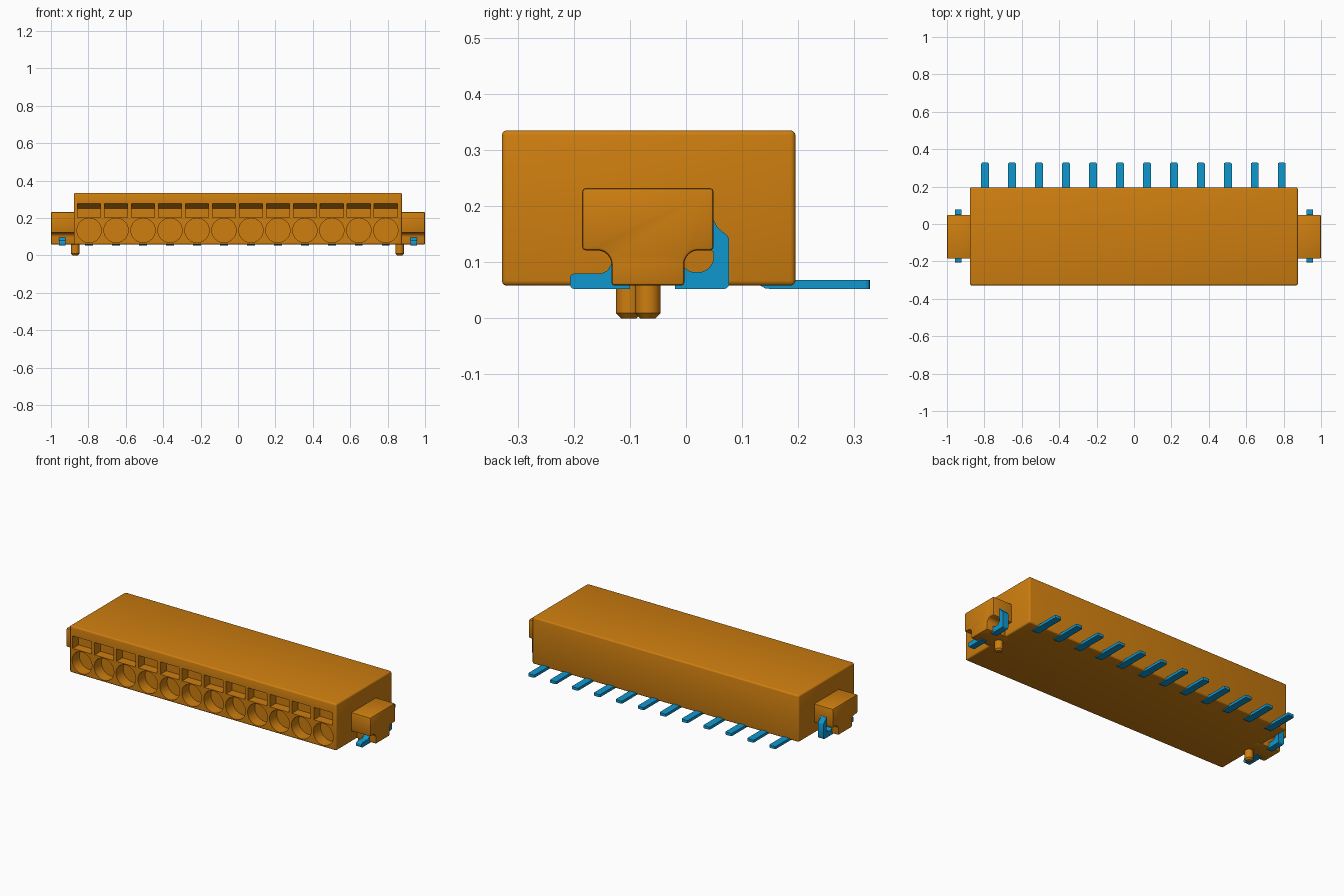
import bpy
import bmesh
import math
from mathutils import Matrix, Vector

cube = bpy.data.objects.get("Cube")
if cube:
    bpy.data.objects.remove(cube, do_unlink=True)


def material(name, color):
    m = bpy.data.materials.new(name)
    m.use_nodes = True
    m.diffuse_color = color
    bsdf = m.node_tree.nodes["Principled BSDF"]
    bsdf.inputs["Base Color"].default_value = color
    bsdf.inputs["Roughness"].default_value = 0.6
    return m


ORANGE = material("orange plastic", (0.62, 0.21, 0.005, 1))
BLUE = material("blue metal", (0.005, 0.31, 0.61, 1))

COUNT = 12
PITCH = 0.1442
SLOTS = [(i - (COUNT - 1) / 2) * PITCH - 0.003 for i in range(COUNT)]


def prism(bm, profile, x0, x1):
    """Extrude a (y, z) outline from x0 to x1."""
    face = bm.faces.new([bm.verts.new((x0, y, z)) for y, z in profile])
    ext = bmesh.ops.extrude_face_region(bm, geom=[face])
    moved = [v for v in ext["geom"] if isinstance(v, bmesh.types.BMVert)]
    bmesh.ops.translate(bm, verts=moved, vec=Vector((x1 - x0, 0, 0)))


def finish(bm, name, mat, bevel=0.0, segments=2):
    bmesh.ops.recalc_face_normals(bm, faces=bm.faces[:])
    if bevel:
        sharp = [e for e in bm.edges
                 if len(e.link_faces) == 2 and e.calc_face_angle(0) > math.radians(50)]
        bmesh.ops.bevel(bm, geom=sharp, offset=bevel, segments=segments,
                        profile=0.5, affect='EDGES', clamp_overlap=True)
    mesh = bpy.data.meshes.new(name)
    bm.to_mesh(mesh)
    bm.free()
    ob = bpy.data.objects.new(name, mesh)
    bpy.context.collection.objects.link(ob)
    mesh.materials.append(mat)
    return ob


def smooth(ob):
    bpy.ops.object.select_all(action='DESELECT')
    ob.select_set(True)
    bpy.context.view_layer.objects.active = ob
    bpy.ops.object.shade_smooth_by_angle(angle=math.radians(35))


def arc(cy, cz, r, a0, a1, n=6):
    """Points on an arc in the (y, z) plane, angles in degrees."""
    return [(cy + r * math.cos(math.radians(a0 + (a1 - a0) * i / n)),
             cz + r * math.sin(math.radians(a0 + (a1 - a0) * i / n)))
            for i in range(n + 1)]


# Housing block
bm = bmesh.new()
prism(bm, [(-0.328, 0.058), (0.195, 0.058), (0.195, 0.335), (-0.328, 0.335)], -0.878, 0.876)
housing = finish(bm, "housing", ORANGE, bevel=0.009, segments=3)

# Round wire entries and release slots, cut into the front
bm = bmesh.new()
for x in SLOTS:
    bmesh.ops.create_cone(
        bm, cap_ends=True, segments=40, radius1=0.065, radius2=0.065, depth=0.16,
        matrix=Matrix.Translation((x, -0.34, 0.134)) @ Matrix.Rotation(math.pi / 2, 4, 'X'))
    prism(bm, [(-0.40, 0.204), (-0.272, 0.204), (-0.272, 0.25),
               (-0.328, 0.278), (-0.40, 0.278)], x - 0.062, x + 0.062)
cutter = finish(bm, "front_cutter", ORANGE)
cutter.hide_render = True
mod = housing.modifiers.new("openings", 'BOOLEAN')
mod.operation = 'DIFFERENCE'
mod.solver = 'EXACT'
mod.object = cutter
bpy.ops.object.select_all(action='DESELECT')
housing.select_set(True)
bpy.context.view_layer.objects.active = housing
bpy.ops.object.modifier_apply(modifier=mod.name)
bpy.data.objects.remove(cutter, do_unlink=True)
smooth(housing)

# Row of solder pins along the back
for i, x in enumerate(SLOTS):
    bm = bmesh.new()
    prism(bm, [(0.328, 0.052), (0.328, 0.068), (0.125, 0.068), (0.133, 0.058),
               (0.141, 0.0535), (0.152, 0.052)], x - 0.021, x + 0.021)
    tip = [e for e in bm.edges if all(v.co.y > 0.32 for v in e.verts)
           and abs(e.verts[0].co.z - e.verts[1].co.z) > 0.01]
    bmesh.ops.bevel(bm, geom=tip, offset=0.007, segments=2, profile=0.5, affect='EDGES')
    finish(bm, f"solder_pin_{i + 1}", BLUE)

# T-shaped ears with concave undercuts
ear = ([(-0.185, 0.232), (-0.185, 0.121)]
       + arc(-0.158, 0.096, 0.025, 90, 0)
       + [(-0.133, 0.058), (-0.003, 0.058)]
       + arc(0.022, 0.096, 0.025, 180, 90)
       + [(0.049, 0.121), (0.049, 0.232)])

# Anchor clip: front foot and hooked back leg
foot = ([(-0.10, 0.052)] + arc(-0.198, 0.061, 0.009, 270, 180, 3)
        + arc(-0.198, 0.071, 0.009, 180, 90, 3)
        + [(-0.15, 0.080), (-0.140, 0.085), (-0.133, 0.097), (-0.10, 0.10)])
hook = ([(-0.02, 0.052)] + arc(0.067, 0.062, 0.010, 270, 360, 3)
        + [(0.077, 0.140), (0.074, 0.147), (0.056, 0.162), (0.050, 0.174),
           (0.03, 0.18), (0.03, 0.13), (0.049, 0.118)]
        + arc(0.022, 0.109, 0.027, 0, -90)
        + [(0.008, 0.083), (-0.003, 0.090), (-0.02, 0.09)])

for side, s in (("left", 1), ("right", -1)):
    bm = bmesh.new()
    prism(bm, ear, s * 0.84, s * 1.0)
    smooth(finish(bm, f"{side}_ear", ORANGE, bevel=0.006))

    for part, outline in (("foot", foot), ("hook", hook)):
        bm = bmesh.new()
        prism(bm, outline, s * 0.922, s * 0.958)
        smooth(finish(bm, f"{side}_clip_{part}", BLUE))

    # Locating peg with a chamfered tip
    px, py = (0.864, -0.068) if s > 0 else (-0.870, -0.102)
    bm = bmesh.new()
    for r1, r2, z0, z1 in ((0.014, 0.0225, 0.0, 0.009), (0.0225, 0.0225, 0.009, 0.08)):
        bmesh.ops.create_cone(bm, cap_ends=True, segments=32, radius1=r1, radius2=r2,
                              depth=z1 - z0,
                              matrix=Matrix.Translation((px, py, (z0 + z1) / 2)))
    smooth(finish(bm, f"{side}_locating_peg", ORANGE))
